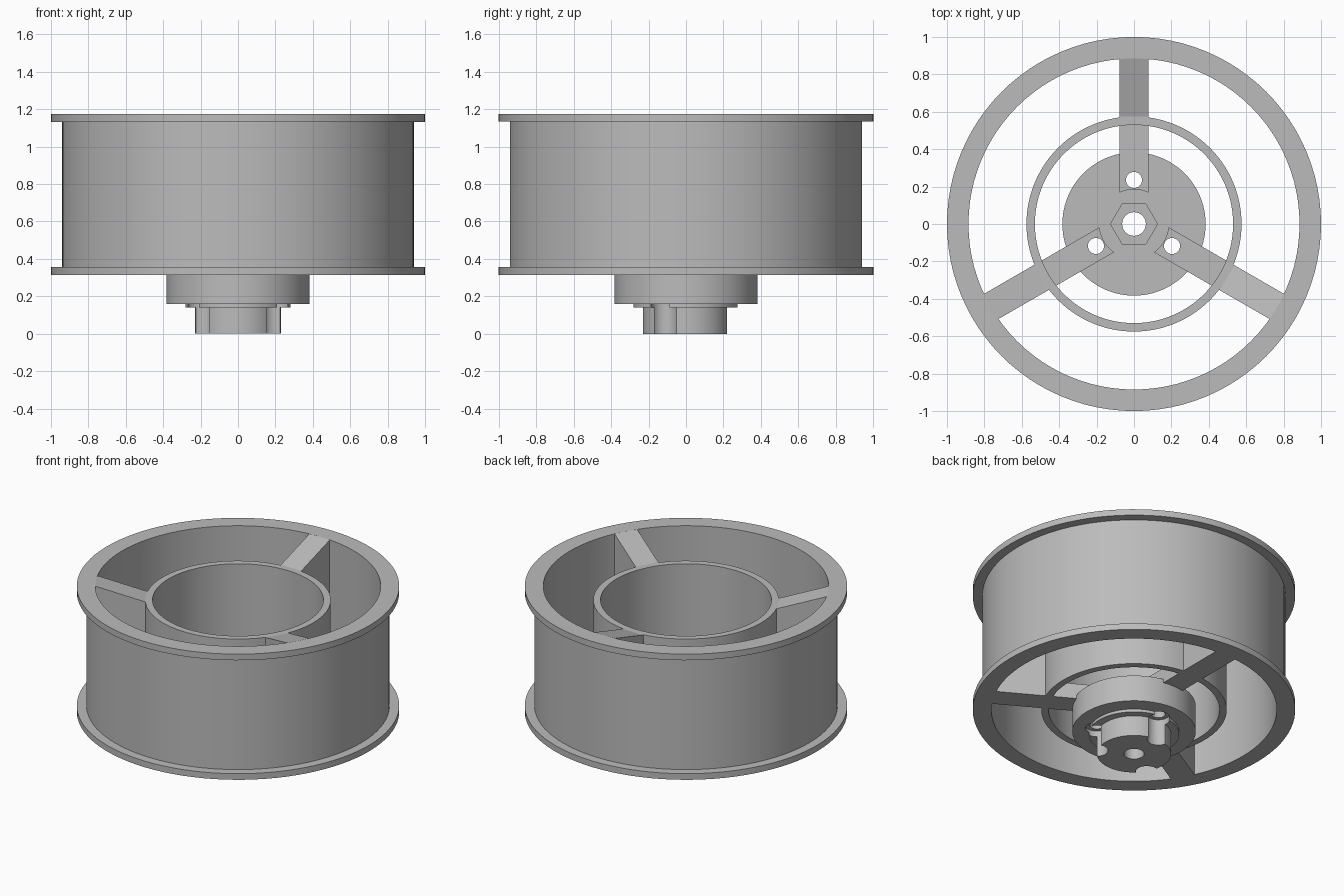
import bpy, bmesh, math
from mathutils import Matrix

if "Cube" in bpy.data.objects:
    bpy.data.objects.remove(bpy.data.objects["Cube"])

SEG = 96
SPOKE_ANGLES = [math.radians(a) for a in (90, 210, 330)]

grey = bpy.data.materials.new("plain grey")
grey.diffuse_color = (0.5, 0.5, 0.5, 1)
grey.use_nodes = True
grey.node_tree.nodes["Principled BSDF"].inputs["Base Color"].default_value = grey.diffuse_color


def make(name, bm, smooth=True):
    bmesh.ops.recalc_face_normals(bm, faces=bm.faces)
    mesh = bpy.data.meshes.new(name)
    bm.to_mesh(mesh)
    bm.free()
    mesh.materials.append(grey)
    ob = bpy.data.objects.new(name, mesh)
    bpy.context.collection.objects.link(ob)
    return ob


def revolve(name, profile):
    """Turn a closed (radius, z) outline around the z axis."""
    bm = bmesh.new()
    rings = []
    for i in range(SEG):
        a = 2 * math.pi * i / SEG
        rings.append([bm.verts.new((r * math.cos(a), r * math.sin(a), z)) for r, z in profile])
    n = len(profile)
    for i in range(SEG):
        p, q = rings[i], rings[(i + 1) % SEG]
        for j in range(n):
            k = (j + 1) % n
            bm.faces.new((p[j], q[j], q[k], p[k]))
    return make(name, bm)


def prism(name, outline, width, angle):
    """Extrude a (radius, z) outline sideways and swing it to an angle."""
    bm = bmesh.new()
    face = bm.faces.new([bm.verts.new((r, -width / 2, z)) for r, z in outline])
    ext = bmesh.ops.extrude_face_region(bm, geom=[face])
    verts = [v for v in ext["geom"] if isinstance(v, bmesh.types.BMVert)]
    bmesh.ops.translate(bm, vec=(0, width, 0), verts=verts)
    bmesh.ops.rotate(bm, verts=bm.verts, cent=(0, 0, 0), matrix=Matrix.Rotation(angle, 3, "Z"))
    return make(name, bm)


def cutter(name, radius, z0, z1, x=0, y=0, sides=32):
    bm = bmesh.new()
    bmesh.ops.create_cone(bm, cap_ends=True, segments=sides, radius1=radius, radius2=radius,
                          depth=z1 - z0, matrix=Matrix.Translation((x, y, (z0 + z1) / 2)))
    ob = make(name, bm)
    ob.hide_render = True
    return ob


def cut(ob, tools):
    for t in tools:
        m = ob.modifiers.new("cut", "BOOLEAN")
        m.operation, m.solver, m.object = "DIFFERENCE", "EXACT", t
    deps = bpy.context.evaluated_depsgraph_get()
    mesh = bpy.data.meshes.new_from_object(ob.evaluated_get(deps))
    ob.modifiers.clear()
    ob.data = mesh


# Outer drum with a flange at each end
drum = revolve("drum", [(0.885, 0.315), (1.0, 0.315), (1.0, 0.357), (0.94, 0.357),
                        (0.94, 1.133), (1.0, 1.133), (1.0, 1.175), (0.885, 1.175)])

# Inner sleeve
sleeve = revolve("inner_sleeve", [(0.53, 0.315), (0.575, 0.315), (0.575, 1.08), (0.53, 1.08)])

# Stepped hub with a central bore
hub = revolve("hub", [(0.063, 0), (0.23, 0), (0.23, 0.14), (0.28, 0.14), (0.28, 0.16),
                      (0.383, 0.16), (0.383, 0.34), (0.063, 0.34)])

# Spokes: tall webs outside the sleeve, low arms inside it
web = [(0.10, 0.315), (0.90, 0.315), (0.90, 1.175), (0.885, 1.175), (0.575, 1.08),
       (0.555, 1.08), (0.555, 0.42), (0.10, 0.42)]
spokes = [prism("spoke_%d" % (i + 1), web, 0.155, a) for i, a in enumerate(SPOKE_ANGLES)]

# Screw holes, screw-head notches, nut recess and centre clearance
holes, notches = [], []
for a in SPOKE_ANGLES:
    x, y = 0.235 * math.cos(a), 0.235 * math.sin(a)
    holes.append(cutter("hole_cutter", 0.043, -0.2, 0.8, x, y))
    notches.append(cutter("notch_cutter", 0.07, -0.2, 0.18, x, y))
nut = cutter("nut_cutter", 0.125, 0.24, 0.6, sides=6)
# Put the hexagon corners on the x axis
nut.data.transform(Matrix.Rotation(math.radians(30), 4, "Z"))
if max(v.co.x for v in nut.data.vertices) < 0.12:
    nut.data.transform(Matrix.Rotation(math.radians(30), 4, "Z"))
clearance = cutter("clearance_cutter", 0.185, 0.2, 0.8, sides=64)

cut(hub, notches + holes + [nut])
for spoke, hole in zip(spokes, holes):
    cut(spoke, [clearance, hole])

for helper in holes + notches + [nut, clearance]:
    bpy.data.objects.remove(helper)

# Smooth the round walls, keep the edges sharp
bpy.ops.object.select_all(action="DESELECT")
for ob in [drum, sleeve, hub] + spokes:
    ob.select_set(True)
bpy.context.view_layer.objects.active = drum
bpy.ops.object.shade_smooth_by_angle(angle=math.radians(15))
